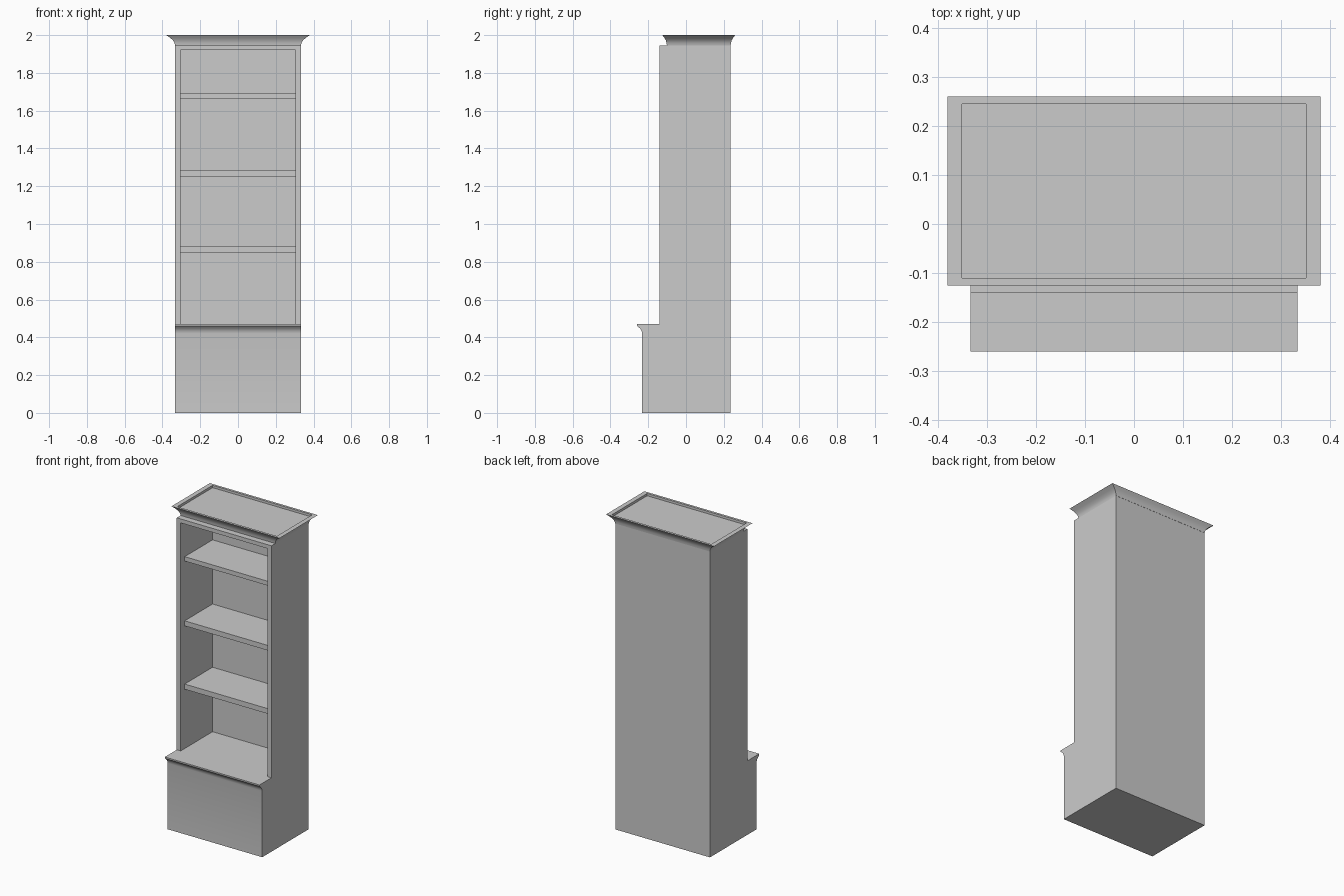
import bpy
import bmesh
from math import radians

if "Cube" in bpy.data.objects:
    bpy.data.objects.remove(bpy.data.objects["Cube"])

W = 0.333            # half width of the carcass
OPEN = 0.305         # half width of the shelf opening
BACK, FRONT = 0.235, -0.14
BASE_TOP, BODY_TOP = 0.47, 1.945


def finish(name, bm, smooth=False):
    bmesh.ops.recalc_face_normals(bm, faces=bm.faces[:])
    mesh = bpy.data.meshes.new(name)
    bm.to_mesh(mesh)
    bm.free()
    ob = bpy.data.objects.new(name, mesh)
    bpy.context.collection.objects.link(ob)
    if smooth:
        bpy.ops.object.select_all(action='DESELECT')
        ob.select_set(True)
        bpy.context.view_layer.objects.active = ob
        bpy.ops.object.shade_smooth_by_angle(angle=radians(30))
    return ob


def box(name, x0, x1, y0, y1, z0, z1):
    bm = bmesh.new()
    bmesh.ops.create_cube(bm, size=1)
    for v in bm.verts:
        v.co = ((x0 + x1) / 2 + v.co.x * (x1 - x0),
                (y0 + y1) / 2 + v.co.y * (y1 - y0),
                (z0 + z1) / 2 + v.co.z * (z1 - z0))
    return finish(name, bm)


# Base cabinet: side profile with a coved front lip, extruded across the width
profile = [(BACK, 0), (-0.232, 0), (-0.232, 0.42), (-0.235, 0.434),
           (-0.243, 0.447), (-0.26, 0.461), (-0.26, BASE_TOP), (BACK, BASE_TOP)]
bm = bmesh.new()
face = bm.faces.new([bm.verts.new((-W, y, z)) for y, z in profile])
new = bmesh.ops.extrude_face_region(bm, geom=[face])['geom']
bmesh.ops.translate(bm, vec=(2 * W, 0, 0),
                    verts=[g for g in new if isinstance(g, bmesh.types.BMVert)])
finish("base_cabinet", bm, smooth=True)

# Upper carcass
box("left_side", -W, -OPEN, FRONT, BACK, BASE_TOP, BODY_TOP)
box("right_side", OPEN, W, FRONT, BACK, BASE_TOP, BODY_TOP)
box("back_panel", -OPEN, OPEN, 0.18, BACK, BASE_TOP, BODY_TOP)
box("top_panel", -OPEN, OPEN, FRONT, 0.18, 1.92, BODY_TOP)

# Shelves, set back from the front edge
for i, (z0, z1) in enumerate([(0.847, 0.88), (1.25, 1.282), (1.662, 1.69)]):
    box(f"shelf_{i + 1}", -OPEN, OPEN, -0.10, 0.18, z0, z1)

# Crown moulding: stacked rectangular rings with a shallow recess on top
rings = [(0.333, BODY_TOP), (0.336, 1.958), (0.344, 1.972), (0.358, 1.985),
         (0.38, 2.0), (0.35, 2.0), (0.35, 1.985)]
Y_MID, Y_RATIO = 0.0675, 0.1925 / 0.38
bm = bmesh.new()
loops = [[bm.verts.new((sx * h, Y_MID + sy * h * Y_RATIO, z))
          for sx, sy in ((-1, -1), (1, -1), (1, 1), (-1, 1))] for h, z in rings]
for a, b in zip(loops, loops[1:]):
    for i in range(4):
        j = (i + 1) % 4
        bm.faces.new((a[i], a[j], b[j], b[i]))
bm.faces.new(loops[0][::-1])
bm.faces.new(loops[-1])
finish("crown_moulding", bm, smooth=True)
